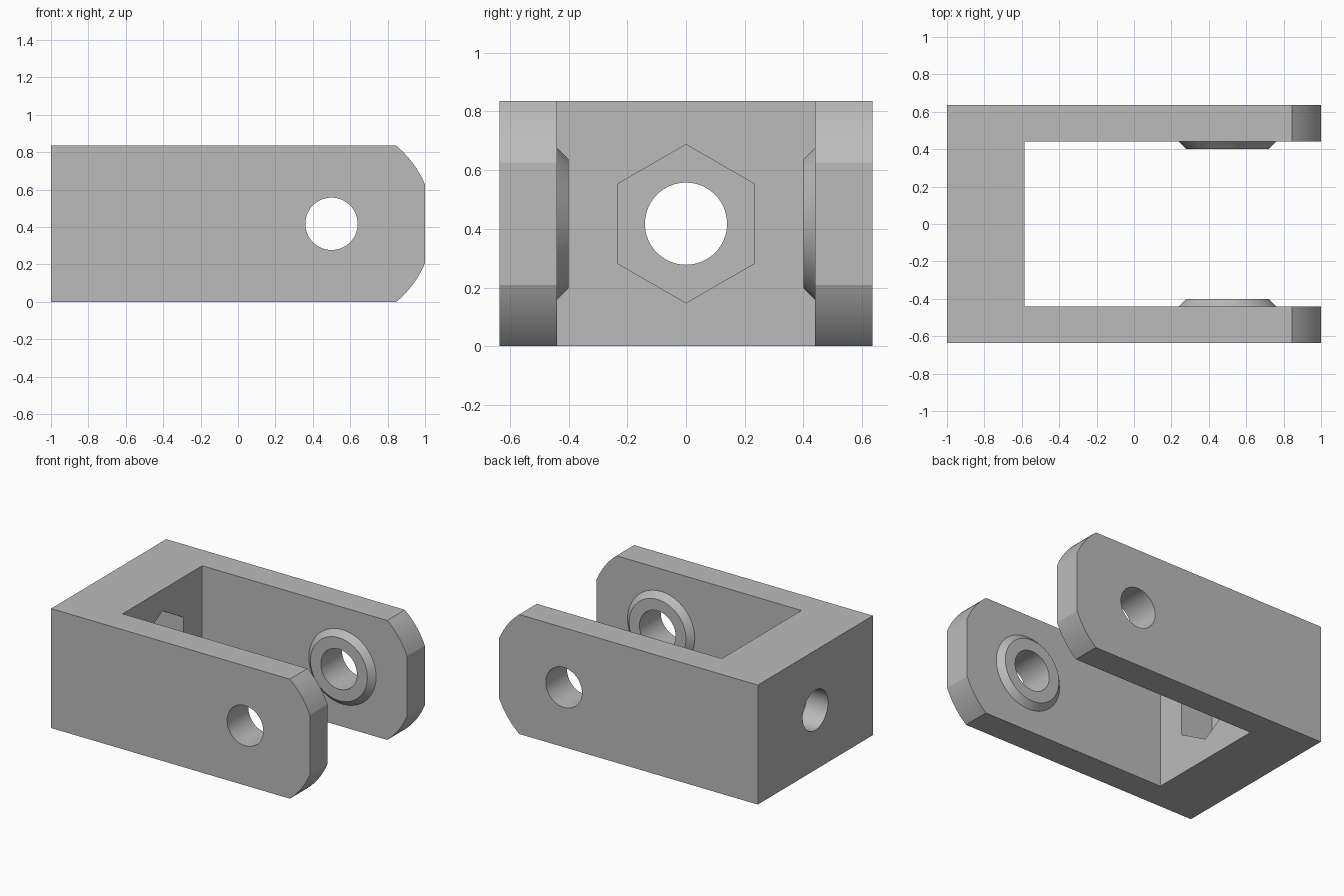
import bpy, bmesh, math
from mathutils import Matrix, Vector

if "Cube" in bpy.data.objects:
    bpy.data.objects.remove(bpy.data.objects["Cube"], do_unlink=True)

HEIGHT, HALF_W, INNER_W = 0.835, 0.635, 0.44
MID = HEIGHT / 2
PIN_X, PIN_R, END_R = 0.5, 0.14, 0.542
WALL_X = -0.585

steel = bpy.data.materials.new("plain grey")
steel.use_nodes = True
GREY = (0.5, 0.5, 0.5, 1)
steel.diffuse_color = GREY
steel.node_tree.nodes["Principled BSDF"].inputs["Base Color"].default_value = GREY


def make(name, bm):
    bmesh.ops.recalc_face_normals(bm, faces=bm.faces)
    mesh = bpy.data.meshes.new(name)
    bm.to_mesh(mesh)
    bm.free()
    mesh.materials.append(steel)
    obj = bpy.data.objects.new(name, mesh)
    bpy.context.collection.objects.link(obj)
    return obj


def rod(name, start, end, r1, r2, sides=64, spin=0):
    """Cone or prism running from start to end."""
    start, end = Vector(start), Vector(end)
    axis = end - start
    turn = axis.to_track_quat("Z", "Y").to_matrix().to_4x4()
    bm = bmesh.new()
    bmesh.ops.create_cone(bm, cap_ends=True, segments=sides, radius1=r1, radius2=r2,
                          depth=axis.length,
                          matrix=Matrix.Translation((start + end) / 2) @ turn
                          @ Matrix.Rotation(spin, 4, "Z"))
    return make(name, bm)


def combine(target, tool, operation):
    mod = target.modifiers.new(tool.name, "BOOLEAN")
    mod.object, mod.operation, mod.solver = tool, operation, "EXACT"
    bpy.context.view_layer.objects.active = target
    bpy.ops.object.modifier_apply(modifier=mod.name)
    bpy.data.objects.remove(tool, do_unlink=True)


# Side profile with rounded upper and lower corners, extruded across the width
a_low = math.acos((1 - PIN_X) / END_R)
a_high = math.asin(MID / END_R)
arc = [a_low + (a_high - a_low) * i / 10 for i in range(11)]
upper = [(PIN_X + END_R * math.cos(a), END_R * math.sin(a)) for a in arc]
profile = [(-1, -MID)] + [(x, -z) for x, z in reversed(upper)] + upper + [(-1, MID)]
bm = bmesh.new()
face = bm.faces.new([bm.verts.new((x, -HALF_W, z + MID)) for x, z in profile])
side = bmesh.ops.extrude_face_region(bm, geom=[face])
bmesh.ops.translate(bm, vec=(0, 2 * HALF_W, 0),
                    verts=[v for v in side["geom"] if isinstance(v, bmesh.types.BMVert)])
clevis = make("clevis_bracket", bm)

# Open slot between the two arms
bm = bmesh.new()
bmesh.ops.create_cube(bm, size=1)
bmesh.ops.scale(bm, vec=(2, 2 * INNER_W, 2), verts=bm.verts)
bmesh.ops.translate(bm, vec=(WALL_X + 1, 0, MID), verts=bm.verts)
combine(clevis, make("slot", bm), "DIFFERENCE")

# Tapered bosses on the inner arm faces
for s in (-1, 1):
    boss = rod("boss", (PIN_X, s * (INNER_W + 0.02), MID), (PIN_X, s * 0.4, MID), 0.28, 0.22)
    combine(clevis, boss, "UNION")

# Pin hole, shank hole and hexagonal nut pocket
combine(clevis, rod("pin_hole", (PIN_X, -1, MID), (PIN_X, 1, MID), PIN_R, PIN_R), "DIFFERENCE")
combine(clevis, rod("shank_hole", (-1.2, 0, MID), (-0.4, 0, MID), PIN_R, PIN_R), "DIFFERENCE")
pocket = rod("nut_pocket", (WALL_X - 0.25, 0, MID), (WALL_X + 0.1, 0, MID), 0.27, 0.27, 6)
# Stand the hexagon on a corner
if max(v.co.z for v in pocket.data.vertices) < MID + 0.26:
    pocket.data.transform(Matrix.Translation((0, 0, MID)) @ Matrix.Rotation(math.pi / 6, 4, "X")
                          @ Matrix.Translation((0, 0, -MID)))
combine(clevis, pocket, "DIFFERENCE")

# Smooth the round walls, keep the edges sharp
bpy.ops.object.select_all(action="DESELECT")
clevis.select_set(True)
bpy.context.view_layer.objects.active = clevis
bpy.ops.object.shade_smooth_by_angle(angle=math.radians(20))
